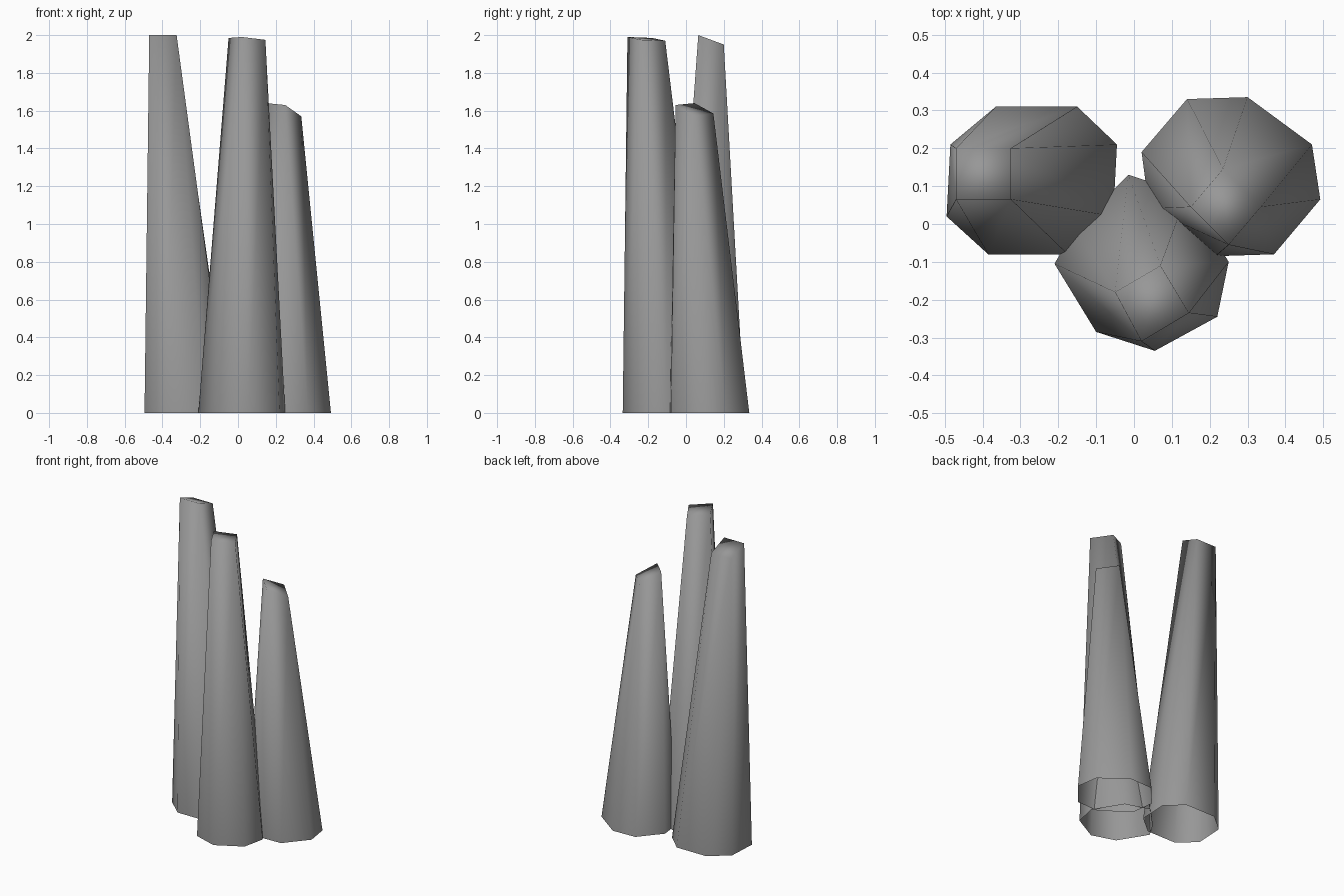
import bpy, bmesh

# Dark grey stone
stone = bpy.data.materials.new("dark_grey")
stone.diffuse_color = (0.31, 0.31, 0.31, 1)


def column(name, base, top):
    """Loft an open octagonal base to a slanted four-cornered tip.
    Tip corner i joins base points 2i and 2i+1; both run counter-clockwise."""
    bm = bmesh.new()
    b = [bm.verts.new((x, y, 0)) for x, y in base]
    t = [bm.verts.new(p) for p in top]
    for i in range(4):
        j = (i + 1) % 4
        bm.faces.new((b[2 * i], b[2 * i + 1], t[i]))
        bm.faces.new((b[2 * i + 1], b[2 * j], t[j], t[i]))
    bm.faces.new(t)
    for f in bm.faces:
        f.smooth = True
    mesh = bpy.data.meshes.new(name)
    bm.to_mesh(mesh)
    bm.free()
    mesh.materials.append(stone)
    ob = bpy.data.objects.new(name, mesh)
    bpy.context.collection.objects.link(ob)


# Left column, leaning outward
column("left_column",
       [(-0.045, 0.21), (-0.15, 0.31), (-0.365, 0.31), (-0.485, 0.21),
        (-0.495, 0.02), (-0.385, -0.08), (-0.175, -0.08), (-0.055, 0.02)],
       [(-0.325, 0.2, 1.95), (-0.47, 0.2, 1.95),
        (-0.47, 0.065, 2.0), (-0.325, 0.065, 2.0)])

# Front column, leaning forward
column("front_column",
       [(0.14, 0.08), (-0.015, 0.13), (-0.155, -0.01), (-0.21, -0.105),
        (-0.1, -0.285), (0.055, -0.335), (0.22, -0.245), (0.25, -0.1)],
       [(0.07, -0.11, 1.97), (-0.05, -0.18, 1.985),
        (0.02, -0.31, 1.99), (0.145, -0.235, 1.975)])

# Right column, shorter and leaning forward
column("right_column",
       [(0.3, 0.335), (0.14, 0.33), (0.02, 0.19), (0.04, 0.04),
        (0.215, -0.085), (0.37, -0.08), (0.492, 0.065), (0.47, 0.21)],
       [(0.235, 0.145, 1.585), (0.15, 0.045, 1.64),
        (0.25, -0.055, 1.63), (0.335, 0.045, 1.57)])
